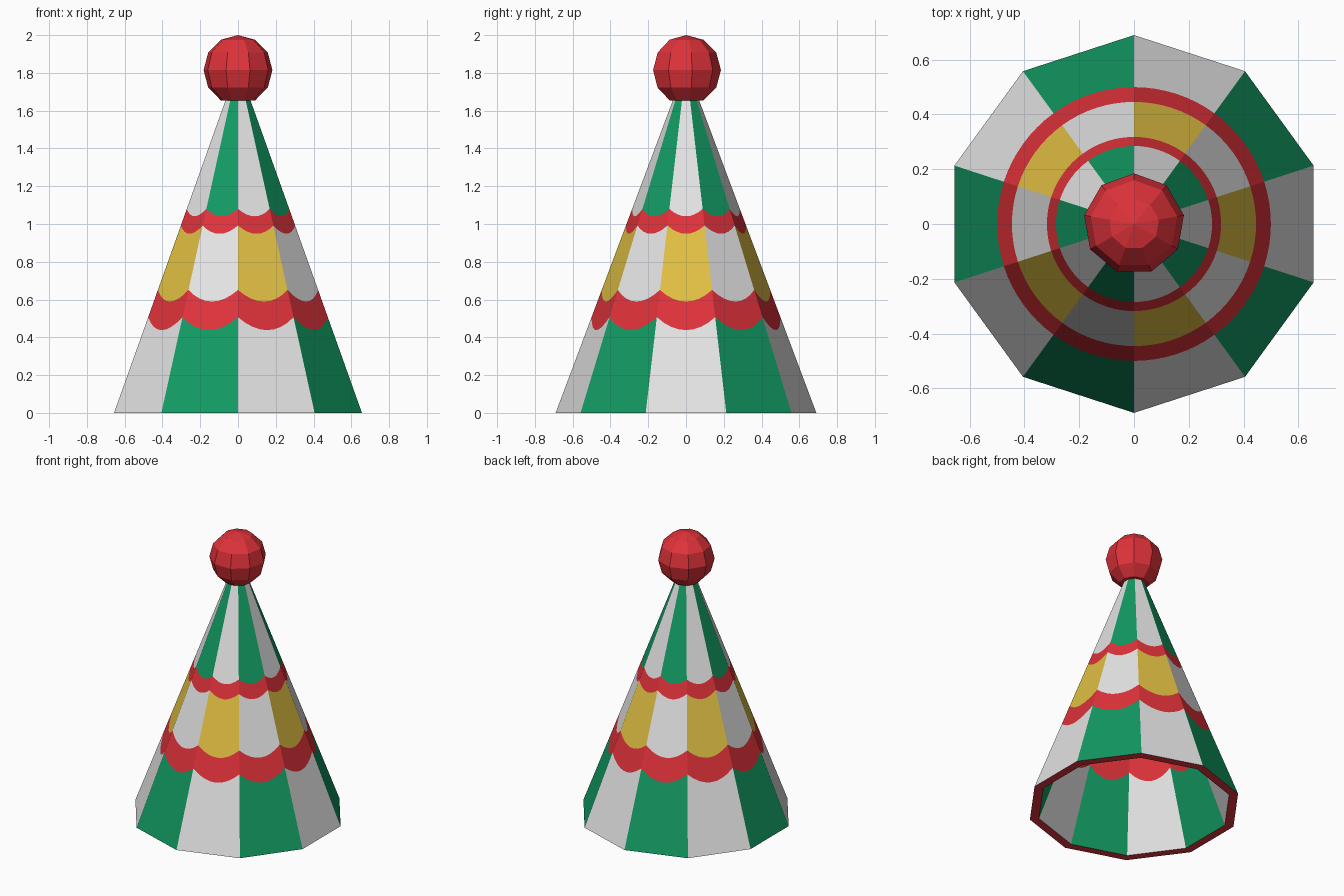
import bpy
import bmesh
from math import sin, cos, pi, radians

SIDES, STEPS = 10, 8          # cone panels, slices per panel
BASE_R, SLOPE, WALL = 0.69, 0.375, 0.06
HALF = pi / SIDES

old = bpy.data.objects.get("Cube")
if old:
    bpy.data.objects.remove(old, do_unlink=True)


def make_material(name, rgb):
    mat = bpy.data.materials.new(name)
    mat.use_nodes = True
    mat.diffuse_color = (*rgb, 1)
    mat.node_tree.nodes["Principled BSDF"].inputs["Base Color"].default_value = (*rgb, 1)
    return mat


red = make_material("red", (0.74, 0.032, 0.042))
green = make_material("green", (0.006, 0.32, 0.12))
white = make_material("white", (0.78, 0.78, 0.78))
yellow = make_material("yellow", (0.76, 0.53, 0.056))
RED, GREEN, WHITE, YELLOW = range(4)


def make_object(name, bm, mats):
    bmesh.ops.recalc_face_normals(bm, faces=bm.faces)
    mesh = bpy.data.meshes.new(name)
    bm.to_mesh(mesh)
    bm.free()
    for mat in mats:
        mesh.materials.append(mat)
    obj = bpy.data.objects.new(name, mesh)
    bpy.context.collection.objects.link(obj)
    return obj


def cone_ring(bm, level=None, circle=None, inset=0.0):
    """Ring on the faceted cone, at a level height or where a round cylinder cuts it."""
    ring = []
    for i in range(SIDES * STEPS):
        side, step = divmod(i, STEPS)
        phi = (step / STEPS - 0.5) * 2 * HALF
        ang = pi / 2 + (2 * side + 1) * HALF + phi
        if circle:
            r = circle
            corner = r * cos(phi) / cos(HALF)
            z = (BASE_R - corner) / SLOPE
        else:
            z = level
            corner = BASE_R - SLOPE * z
            r = corner * cos(HALF) / cos(phi)
        r *= max(corner - inset, 0.01) / corner
        ring.append(bm.verts.new((r * cos(ang), r * sin(ang), z)))
    return ring


def bridge(bm, low, high, colour):
    n = len(low)
    for i in range(n):
        j = (i + 1) % n
        face = bm.faces.new((low[i], low[j], high[j], high[i]))
        face.material_index = colour(i // STEPS)


def striped(side):
    return WHITE if side % 2 else GREEN


def middle(side):
    return YELLOW if side % 2 else WHITE


def trim(side):
    return RED


# Hollow hat with panels and scalloped trims, the same pattern inside and out
bm = bmesh.new()
shells = []
for inset in (0.0, WALL):
    rings = [cone_ring(bm, level=0, inset=inset)]
    rings += [cone_ring(bm, circle=c, inset=inset) for c in (0.5, 0.446, 0.318, 0.285)]
    rings.append(cone_ring(bm, level=1.6 if inset else 1.72, inset=inset))
    for k, colour in enumerate((striped, trim, middle, trim, striped)):
        bridge(bm, rings[k], rings[k + 1], colour)
    bm.faces.new(rings[-1])
    shells.append(rings)
bridge(bm, shells[0][0], shells[1][0], trim)   # bottom rim
make_object("party_hat_cone", bm, (red, green, white, yellow))

# Faceted ball on the tip, cut flat underneath
BALL_SIDES, BALL_R, BALL_Z = 9, 0.185, 1.815
bm = bmesh.new()
rings = []
for lat in (-60, -30, 0, 30, 60):
    r, z = BALL_R * cos(radians(lat)), BALL_Z + BALL_R * sin(radians(lat))
    angles = [pi / 2 + 2 * pi * i / BALL_SIDES for i in range(BALL_SIDES)]
    rings.append([bm.verts.new((r * cos(a), r * sin(a), z)) for a in angles])
for low, high in zip(rings, rings[1:]):
    bridge(bm, low, high, trim)
pole = bm.verts.new((0, 0, BALL_Z + BALL_R))
for i in range(BALL_SIDES):
    bm.faces.new((rings[-1][i], rings[-1][(i + 1) % BALL_SIDES], pole))
bm.faces.new(rings[0])
make_object("top_ball", bm, (red,))
